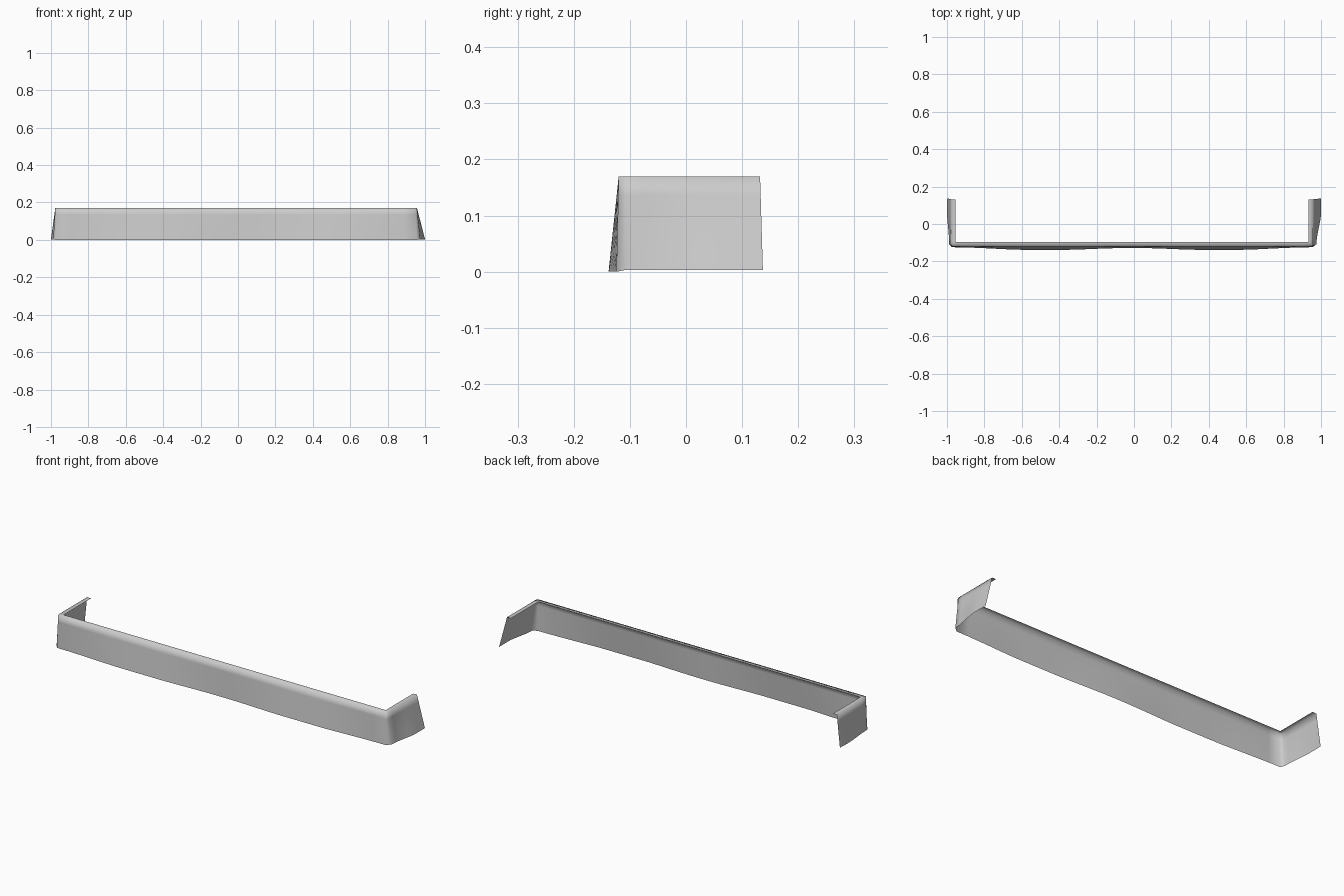
import bpy
import bmesh
import math
from mathutils import Vector

cube = bpy.data.objects.get("Cube")
if cube:
    bpy.data.objects.remove(cube, do_unlink=True)

mat = bpy.data.materials.new("soft grey fabric")
mat.use_nodes = True
grey = (0.6, 0.6, 0.6, 1)
mat.diffuse_color = grey
mat.node_tree.nodes["Principled BSDF"].inputs["Base Color"].default_value = grey

HEIGHT, BACK, FRONT, LIP = 0.17, 0.132, -0.12, 0.023
LEVELS = (0.0, 0.2, 0.4, 0.6, 0.8, 1.0)


def side_columns(sign, top_x, corner_x, bulge_x, back_x):
    """Hanging side, front to back: (lip edge, top edge, hem) per column."""
    cols = []
    for i in range(9):
        t = i / 8
        y = FRONT + 0.012 + (BACK - FRONT - 0.012) * t
        # hem swells outward towards the back
        swell = math.sin(math.pi * min(t / 1.5, 1)) ** 2
        hem_x = corner_x + (back_x - corner_x) * t
        hem_x += (bulge_x - (corner_x + back_x) / 2) * swell
        hem_x = min(hem_x, bulge_x)
        hem_y = y + 0.005 * t
        cols.append((Vector((sign * (top_x - LIP), max(y, FRONT + LIP), HEIGHT)),
                     Vector((sign * top_x, y, HEIGHT)),
                     Vector((sign * hem_x, hem_y, 0.003))))
    return cols


def front_columns(left, right):
    """Front panel with a gently waving hem."""
    cols = []
    for i in range(29):
        t = i / 28
        x = left + (right - left) * t
        wave = 0.5 - 0.5 * math.cos(4 * math.pi * t)
        hem_y = -0.124 - 0.014 * wave - 0.004 * math.sin(math.pi * t)
        lip_x = min(max(x, left - 0.006 + LIP), right + 0.006 - LIP)
        cols.append((Vector((lip_x, FRONT + LIP, HEIGHT)),
                     Vector((x, FRONT, HEIGHT)),
                     Vector((x * 1.004, max(hem_y, -0.138), 0))))
    return cols


# One continuous strip: one side, front panel, other side
columns = side_columns(-1, 0.977, 0.988, 1.0, 0.99)[::-1]
columns += front_columns(-0.971, 0.951)
columns += side_columns(1, 0.957, 0.975, 1.0, 0.985)

bm = bmesh.new()
grid = []
for lip, top, hem in columns:
    points = [hem.lerp(top, level) for level in LEVELS] + [lip]
    grid.append([bm.verts.new(p) for p in points])
for a, b in zip(grid, grid[1:]):
    for k in range(len(a) - 1):
        bm.faces.new((a[k], b[k], b[k + 1], a[k + 1]))
bmesh.ops.remove_doubles(bm, verts=bm.verts, dist=0.0005)
for face in bm.faces:
    face.smooth = True

mesh = bpy.data.meshes.new("valance")
bm.to_mesh(mesh)
bm.free()
mesh.materials.append(mat)
valance = bpy.data.objects.new("valance", mesh)
bpy.context.collection.objects.link(valance)
